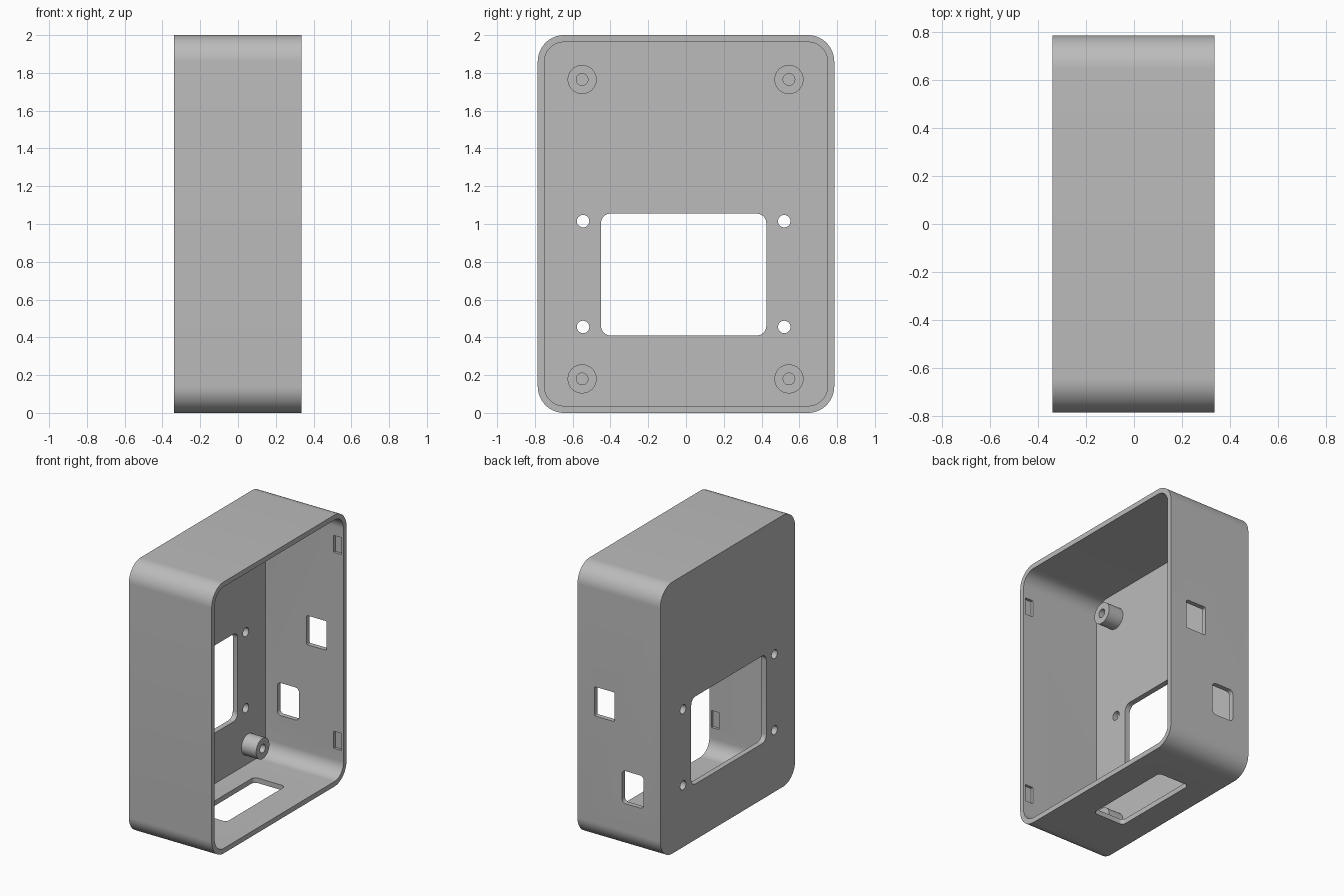
import bpy, bmesh, math
from mathutils import Vector

cube = bpy.data.objects.get("Cube")
if cube:
    bpy.data.objects.remove(cube, do_unlink=True)

plastic = bpy.data.materials.new("grey plastic")
plastic.use_nodes = True
GREY = (0.5, 0.5, 0.5, 1)
plastic.diffuse_color = GREY
plastic.node_tree.nodes["Principled BSDF"].inputs["Base Color"].default_value = GREY

# Map (u, v, along) to model space for a prism along each axis
PLACE = {
    "x": lambda u, v, t: Vector((t, u, v)),
    "y": lambda u, v, t: Vector((u, t, v)),
    "z": lambda u, v, t: Vector((u, v, t)),
}


def prism(name, axis, u, v, t, radius, steps=8):
    """Rounded rectangle spanning ranges u and v, extruded over range t."""
    place = PLACE[axis]
    outline = []
    corners = [(u[1], v[1], -1, -1), (u[0], v[1], 1, -1),
               (u[0], v[0], 1, 1), (u[1], v[0], -1, 1)]
    for k, (cu, cv, su, sv) in enumerate(corners):
        for i in range(steps + 1):
            a = (k + i / steps) * math.pi / 2
            outline.append((cu + radius * (su + math.cos(a)),
                            cv + radius * (sv + math.sin(a))))
    bm = bmesh.new()
    face = bm.faces.new([bm.verts.new(place(a, b, t[0])) for a, b in outline])
    ext = bmesh.ops.extrude_face_region(bm, geom=[face])
    moved = [e for e in ext["geom"] if isinstance(e, bmesh.types.BMVert)]
    bmesh.ops.translate(bm, verts=moved, vec=place(0, 0, t[1] - t[0]))
    bmesh.ops.remove_doubles(bm, verts=bm.verts, dist=1e-5)
    bmesh.ops.recalc_face_normals(bm, faces=bm.faces)
    mesh = bpy.data.meshes.new(name)
    bm.to_mesh(mesh)
    bm.free()
    obj = bpy.data.objects.new(name, mesh)
    bpy.context.collection.objects.link(obj)
    mesh.materials.append(plastic)
    return obj


def cylinder(name, y, z, r, t):
    """Cylinder along x."""
    return prism(name, "x", (y - r, y + r), (z - r, z + r), t, r)


def activate(obj):
    bpy.ops.object.select_all(action="DESELECT")
    obj.select_set(True)
    bpy.context.view_layer.objects.active = obj


def cut(obj, cutter):
    cutter.hide_render = True
    mod = obj.modifiers.new("cut", "BOOLEAN")
    mod.operation = "DIFFERENCE"
    mod.solver = "EXACT"
    mod.object = cutter
    activate(obj)
    bpy.ops.object.modifier_apply(modifier=mod.name)
    bpy.data.objects.remove(cutter, do_unlink=True)


def smooth(obj):
    activate(obj)
    bpy.ops.object.shade_smooth_by_angle(angle=math.radians(30))


BACK, RIM, FLOOR = -0.34, 0.335, -0.30
THROUGH = (-0.5, -0.2)

# Open housing shell
housing = prism("housing", "x", (-0.785, 0.785), (0, 2), (BACK, RIM), 0.14, 16)
cut(housing, prism("cavity", "x", (-0.75, 0.75), (0.037, 1.963), (FLOOR, 0.5), 0.105, 16))

# Display window and its screw holes
cut(housing, prism("window", "x", (-0.45, 0.425), (0.41, 1.055), THROUGH, 0.05))
for y in (-0.545, 0.52):
    for z in (0.455, 1.015):
        cut(housing, cylinder("screw_hole", y, z, 0.033, THROUGH))

# Cable openings in the side and bottom walls
cut(housing, prism("upper_port", "y", (0.034, 0.198), (0.925, 1.14), (0.7, 0.9), 0.008, 3))
cut(housing, prism("lower_port", "y", (-0.205, -0.028), (0.345, 0.585), (0.7, 0.9), 0.03))
cut(housing, prism("bottom_slot", "z", (-0.145, 0.11), (-0.29, 0.395), (-0.1, 0.1), 0.03))

# Snap-fit recesses inside both side walls
for side in (-1, 1):
    for z in (0.22, 1.663):
        span = sorted((side * 0.7, side * 0.77))
        cut(housing, prism("snap_recess", "y", (0.255, 0.318), (z, z + 0.125), span, 0.002, 1))
smooth(housing)

# Hollow mounting posts
for y, side in ((-0.55, "front"), (0.545, "rear")):
    for z, level in ((0.18, "lower"), (1.765, "upper")):
        post = cylinder(f"{level}_{side}_post", y, z, 0.077, (FLOOR - 0.01, -0.18))
        cut(post, cylinder("post_bore", y, z, 0.031, (-0.4, 0)))
        smooth(post)
